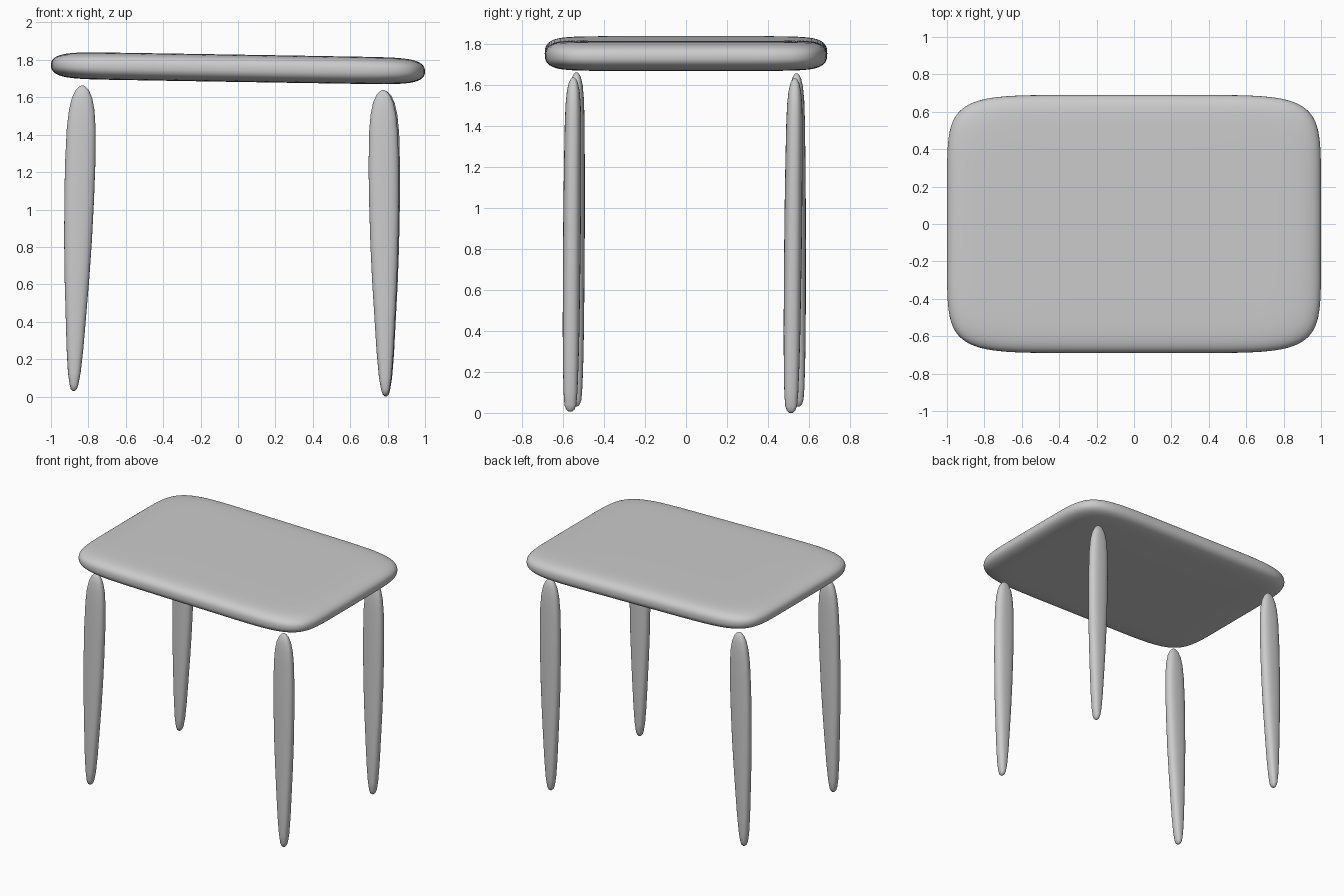
import bpy, bmesh
from math import cos, sin, pi, copysign
from mathutils import Vector

cube = bpy.data.objects.get("Cube")
if cube:
    bpy.data.objects.remove(cube, do_unlink=True)

grey = bpy.data.materials.new("plain grey")
grey.use_nodes = True
colour = (0.6, 0.6, 0.6, 1)
grey.diffuse_color = colour
grey.node_tree.nodes["Principled BSDF"].inputs["Base Color"].default_value = colour


def ring(centre, rx, ry, power, count):
    """Points of a rounded-rectangle (superellipse) loop."""
    pts = []
    for i in range(count):
        a = 2 * pi * i / count
        c, s = cos(a), sin(a)
        pts.append(Vector(centre) + Vector((
            copysign(abs(c) ** (2 / power), c) * rx,
            copysign(abs(s) ** (2 / power), s) * ry, 0)))
    return pts


def loft(name, rings):
    """Skin a stack of loops, from bottom to top, and cap the ends."""
    bm = bmesh.new()
    loops = [[bm.verts.new(p) for p in r] for r in rings]
    for low, high in zip(loops, loops[1:]):
        for i in range(len(low)):
            j = (i + 1) % len(low)
            bm.faces.new((low[i], low[j], high[j], high[i]))
    bm.faces.new(list(reversed(loops[0])))
    bm.faces.new(loops[-1])
    mesh = bpy.data.meshes.new(name)
    bm.to_mesh(mesh)
    bm.free()
    mesh.materials.append(grey)
    mesh.shade_smooth()
    obj = bpy.data.objects.new(name, mesh)
    bpy.context.collection.objects.link(obj)
    return obj


# Pillow-edged table top, sloping slightly down towards its left side
half_x, half_y, half_thick = 1.0, 0.69, 0.073
steps = 14
top_rings = []
for k in range(-steps, steps + 1):
    t = k / steps * pi / 2
    scale = max(cos(t), 0.0) ** (2 / 14)
    if abs(k) == steps:
        scale = 0.3
    z = copysign(abs(sin(t)) ** (2 / 2.4), t) * half_thick
    loop = ring((0, 0, z), half_x * scale, half_y * scale, 7, 96)
    for p in loop:
        p.z += 1.755 - 0.0165 * p.x
    top_rings.append(loop)
loft("table_top", top_rings)

# Leg outline: height fraction, half width, half depth
outline = [(0, .006, .008), (.006, .016, .02), (.02, .023, .029),
           (.06, .034, .034), (.14, .045, .038), (.25, .055, .041),
           (.37, .066, .042), (.49, .074, .043), (.62, .079, .043),
           (.74, .081, .042), (.86, .077, .040), (.92, .068, .037),
           (.96, .054, .031), (.985, .035, .022), (.996, .018, .012),
           (1, .006, .005)]

# Slightly leaning legs: foot and top centres
legs = {
    "front_right_leg": ((-.878, -.54, .03), (-.832, -.535, 1.663)),
    "back_right_leg": ((-.878, .545, .03), (-.832, .54, 1.658)),
    "front_left_leg": ((.788, -.565, .006), (.776, -.55, 1.638)),
    "back_left_leg": ((.79, .513, 0), (.784, .532, 1.634)),
}
for name, (foot, head) in legs.items():
    foot, head = Vector(foot), Vector(head)
    loft(name, [ring(foot.lerp(head, f), w, d, 2.5, 32) for f, w, d in outline])
